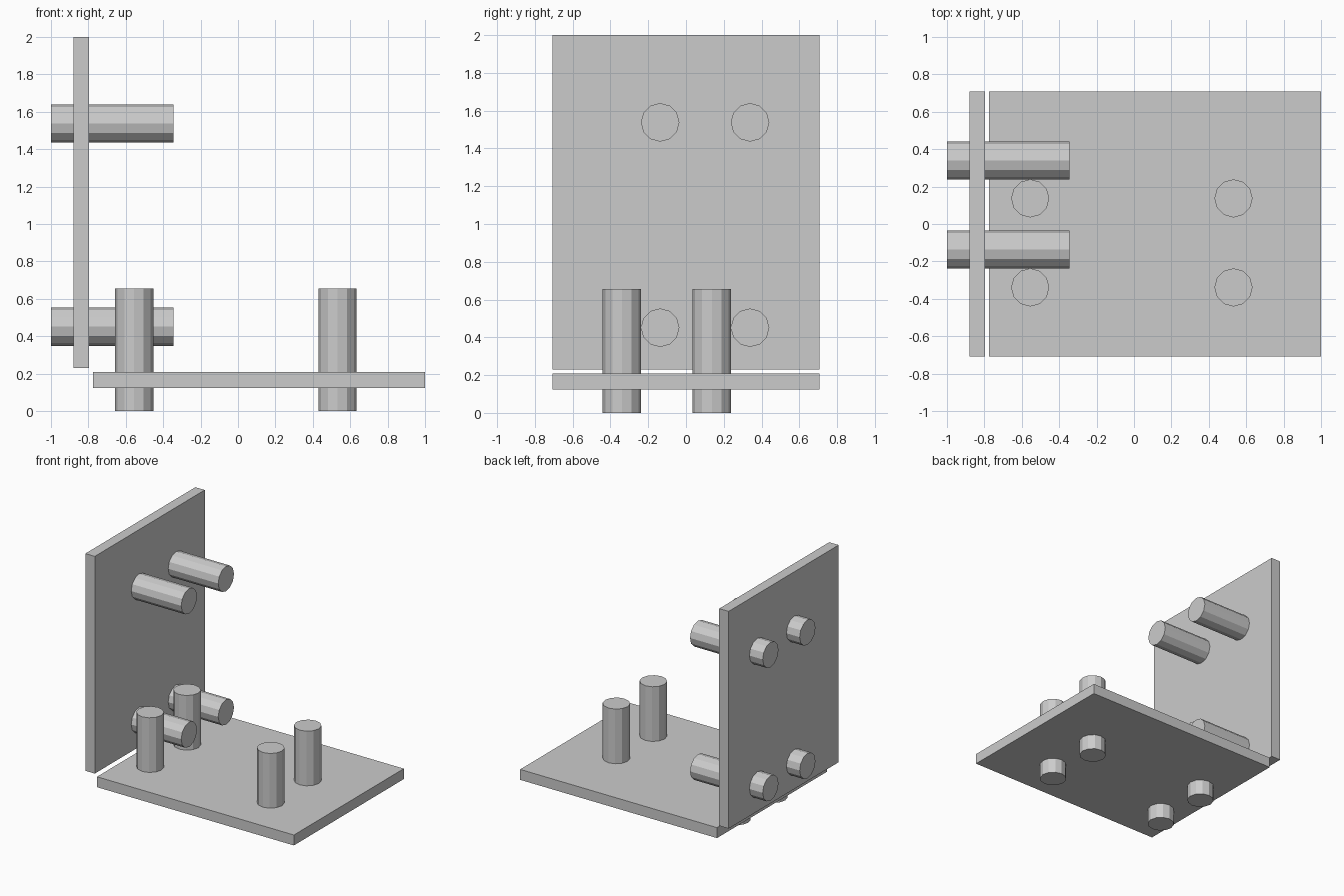
import bpy
from math import pi

if "Cube" in bpy.data.objects:
    bpy.data.objects.remove(bpy.data.objects["Cube"])


def plate(name, center, size):
    bpy.ops.mesh.primitive_cube_add(size=1, location=center)
    ob = bpy.context.object
    ob.name = name
    ob.scale = size
    bpy.ops.object.transform_apply(location=False, rotation=False, scale=True)


def peg(name, center, rotation=(0, 0, 0)):
    bpy.ops.mesh.primitive_cylinder_add(vertices=12, radius=0.102, depth=0.655,
                                        location=center, rotation=rotation)
    bpy.context.object.name = name


# Two matching plates at a right angle, with a small gap between them
plate("base_plate", (0.112, 0, 0.167), (1.775, 1.416, 0.085))
plate("upright_plate", (-0.838, 0, 1.115), (0.085, 1.416, 1.77))

# Four pegs through each plate
for i, along in enumerate((0, 1.087)):
    for j, across in enumerate((-0.339, 0.137)):
        peg(f"base_peg_{i}_{j}", (-0.555 + along, across, 0.3275))
        peg(f"upright_peg_{i}_{j}", (-0.6725, -across, 0.451 + along), (0, pi / 2, 0))
